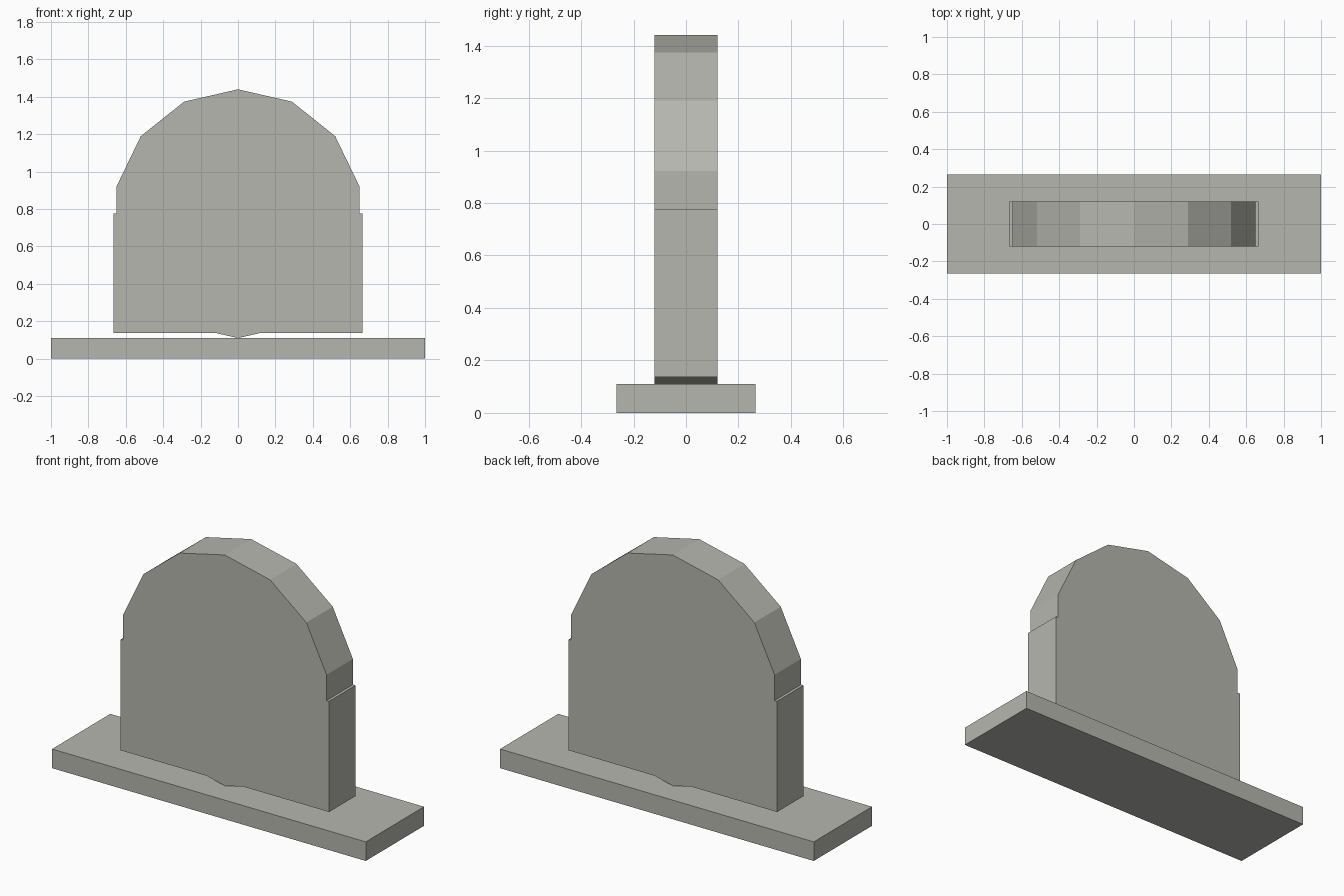
import bpy, bmesh
from math import sin, cos, tau

cube = bpy.data.objects.get("Cube")
if cube:
    bpy.data.objects.remove(cube, do_unlink=True)

stone = bpy.data.materials.new("grey stone")
stone.use_nodes = True
colour = (0.47, 0.47, 0.43, 1)
stone.diffuse_color = colour
stone.node_tree.nodes["Principled BSDF"].inputs["Base Color"].default_value = colour


def slab(name, outline, depth):
    """Extrude an x-z outline along y, centred on y = 0."""
    bm = bmesh.new()
    face = bm.faces.new([bm.verts.new((x, -depth / 2, z)) for x, z in outline])
    ext = bmesh.ops.extrude_face_region(bm, geom=[face])
    moved = [v for v in ext["geom"] if isinstance(v, bmesh.types.BMVert)]
    bmesh.ops.translate(bm, verts=moved, vec=(0, depth, 0))
    bmesh.ops.recalc_face_normals(bm, faces=bm.faces)
    mesh = bpy.data.meshes.new(name)
    bm.to_mesh(mesh)
    bm.free()
    mesh.materials.append(stone)
    obj = bpy.data.objects.new(name, mesh)
    bpy.context.collection.objects.link(obj)
    return obj


# Rectangular plinth
slab("plinth", [(-1, 0), (1, 0), (1, 0.11), (-1, 0.11)], 0.53)

# Headstone: top of a fourteen-sided disc over a slightly wider block,
# with the disc's lowest corner resting on the plinth
radius, centre, block_bottom, sides = 0.665, 0.775, 0.137, 14
step = tau / sides
arch = [(radius * sin(i * step), centre + radius * cos(i * step)) for i in range(1, 4)]
shoulder = [(arch[-1][0], centre), (radius, centre), (radius, block_bottom)]
tip_slope = sin(step) / (1 - cos(step))
tip = centre - radius
foot = [((block_bottom - tip) * tip_slope, block_bottom)]
right = arch + shoulder + foot
left = [(-x, z) for x, z in reversed(right)]
slab("headstone", [(0, centre + radius)] + right + [(0, tip)] + left, 0.24)
